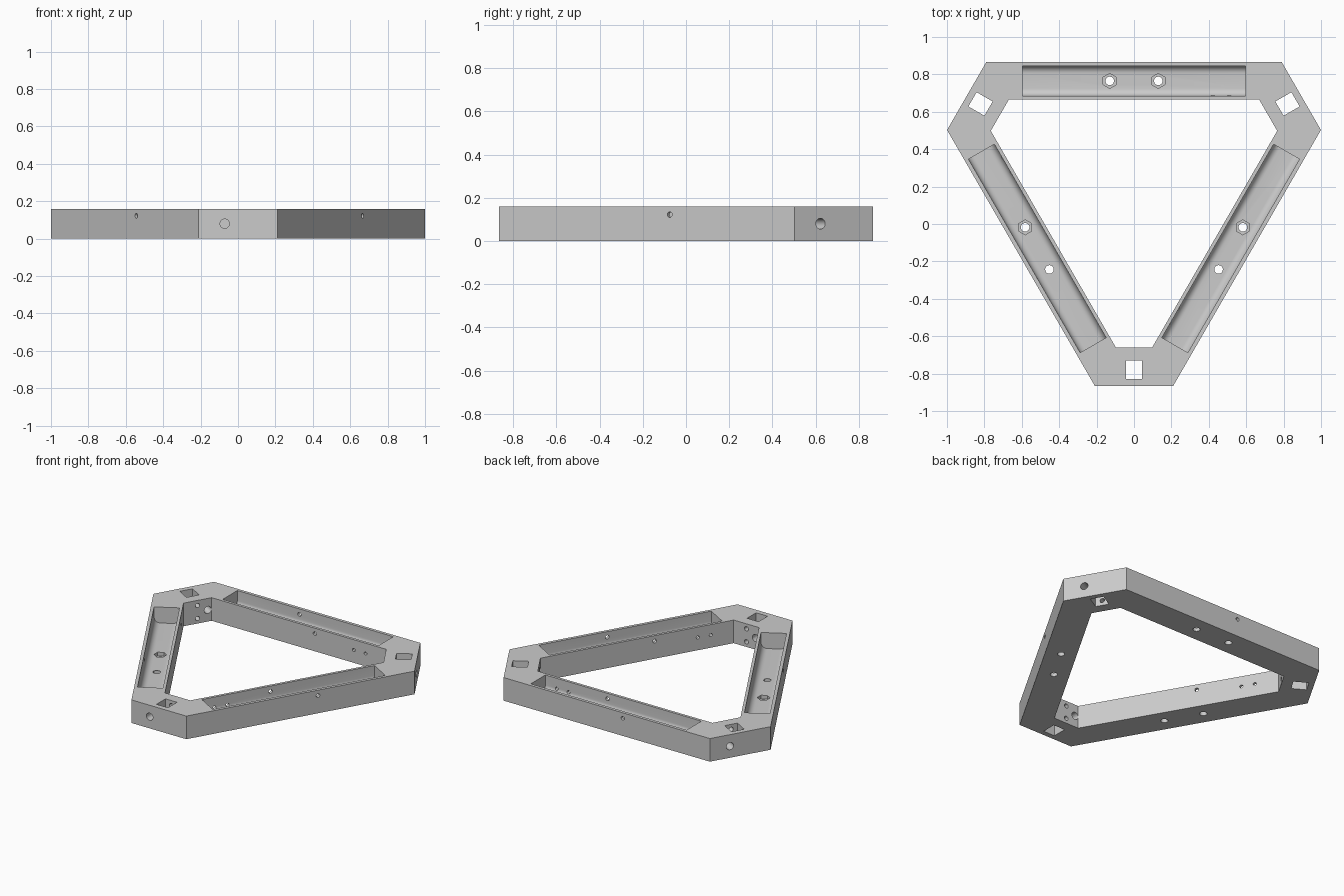
import bpy
import bmesh
from math import cos, sin, pi, radians
from mathutils import Matrix, Vector

if "Cube" in bpy.data.objects:
    bpy.data.objects.remove(bpy.data.objects["Cube"])

HEIGHT = 0.16
FLOOR = 0.05                      # trough floor level
CENTRE = Matrix.Translation((0, 0.168, 0))

# Axis frames: the prism is extruded along the named axis
ALONG_X = Matrix(((0, 0, 1), (1, 0, 0), (0, 1, 0))).to_4x4()   # u->y, v->z
ALONG_Y = Matrix(((0, 1, 0), (0, 0, 1), (1, 0, 0))).to_4x4()   # u->z, v->x
ALONG_Z = Matrix.Identity(4)


def thirds():
    """The three placements around the frame's centre."""
    return [CENTRE @ Matrix.Rotation(radians(120 * k), 4, 'Z') for k in range(3)]


def prism(bm, pts, start, end, matrix):
    low = [bm.verts.new(matrix @ Vector((u, v, start))) for u, v in pts]
    high = [bm.verts.new(matrix @ Vector((u, v, end))) for u, v in pts]
    bm.faces.new(low)
    bm.faces.new(high)
    for i in range(len(pts)):
        j = (i + 1) % len(pts)
        bm.faces.new((low[i], low[j], high[j], high[i]))


def circle(u, v, r, n=24):
    return [(u + r * sin(2 * pi * i / n), v + r * cos(2 * pi * i / n)) for i in range(n)]


def make_object(name, bm):
    bmesh.ops.recalc_face_normals(bm, faces=bm.faces)
    mesh = bpy.data.meshes.new(name)
    bm.to_mesh(mesh)
    bm.free()
    obj = bpy.data.objects.new(name, mesh)
    bpy.context.collection.objects.link(obj)
    return obj


def ring(half_width, distance):
    """Triangle with cut corners, from one corner flat turned three times."""
    turns = [Matrix.Rotation(radians(120 * k), 3, 'Z') for k in range(3)]
    return [(t @ Vector((s * half_width, -distance, 0))).xy for t in turns for s in (-1, 1)]


def cut(target, name, shapes):
    """Subtract shapes, repeated on all three sides, from the target."""
    bm = bmesh.new()
    for place in thirds():
        for pts, start, end, axis in shapes:
            prism(bm, pts, start, end, place @ axis)
    subtract(target, make_object(name, bm))


def subtract(target, cutter):
    cutter.hide_render = True
    mod = target.modifiers.new("cut", 'BOOLEAN')
    mod.operation = 'DIFFERENCE'
    mod.solver = 'EXACT'
    mod.object = cutter
    bpy.context.view_layer.objects.active = target
    bpy.ops.object.modifier_apply(modifier=mod.name)
    bpy.data.objects.remove(cutter)


# Frame body with its open middle
bm = bmesh.new()
prism(bm, ring(0.21, 1.033), 0, HEIGHT, CENTRE)
frame = make_object("triangular_frame", bm)
bm = bmesh.new()
prism(bm, ring(0.097, 0.828), -0.1, HEIGHT + 0.1, CENTRE)
subtract(frame, make_object("middle_cutter", bm))

# Long troughs with rounded bottom edges
inner, outer, fillet = 0.517, 0.677, 0.04
profile = [(outer, 0.3), (inner, 0.3)]
for middle, first in ((inner + fillet, pi), (outer - fillet, 1.5 * pi)):
    for i in range(9):
        a = first + i * pi / 16
        profile.append((middle + fillet * cos(a), FLOOR + fillet + fillet * sin(a)))
cut(frame, "trough_cutter", [(profile, -0.597, 0.597, ALONG_X)])

# Hexagonal nut pockets and bolt holes in the trough floor
bolts = [(-0.13, 0.597), (0.13, 0.597)]
cut(frame, "nut_cutter", [(circle(x, y, 0.04, 6), 0.025, 0.08, ALONG_Z) for x, y in bolts])
cut(frame, "bolt_cutter", [(circle(x, y, 0.023), -0.1, 0.1, ALONG_Z) for x, y in bolts])

# Small holes through the trough walls
cut(frame, "wall_hole_cutter", [
    (circle(0.122, -0.122, 0.013, 16), 0.6, 0.8, ALONG_Y),
    (circle(0.122, 0.122, 0.013, 16), 0.4, 0.6, ALONG_Y),
    (circle(0.088, 0.42, 0.011, 16), 0.4, 0.56, ALONG_Y),
    (circle(0.088, 0.51, 0.011, 16), 0.4, 0.56, ALONG_Y),
])

# Corner sockets, and the round holes through and into each corner
socket = [(-0.044, -0.997), (0.044, -0.997), (0.044, -0.898), (-0.044, -0.898)]
cut(frame, "socket_cutter", [(socket, -0.1, 0.3, ALONG_Z)])
cut(frame, "corner_hole_cutter", [
    (circle(0.08, -0.071, 0.025), -1.2, -0.7, ALONG_Y),
    (circle(0.125, 0, 0.015, 16), -0.94, -0.7, ALONG_Y),
    (circle(0.035, 0, 0.015, 16), -0.94, -0.7, ALONG_Y),
])

# Plain grey material
grey = bpy.data.materials.new("light_grey")
grey.use_nodes = True
colour = (0.6, 0.6, 0.6, 1)
grey.diffuse_color = colour
grey.node_tree.nodes["Principled BSDF"].inputs["Base Color"].default_value = colour
frame.data.materials.clear()
frame.data.materials.append(grey)

# Smooth the rounded faces, keep the edges crisp
bpy.ops.object.select_all(action='DESELECT')
frame.select_set(True)
bpy.context.view_layer.objects.active = frame
bpy.ops.object.shade_smooth_by_angle(angle=radians(30))
